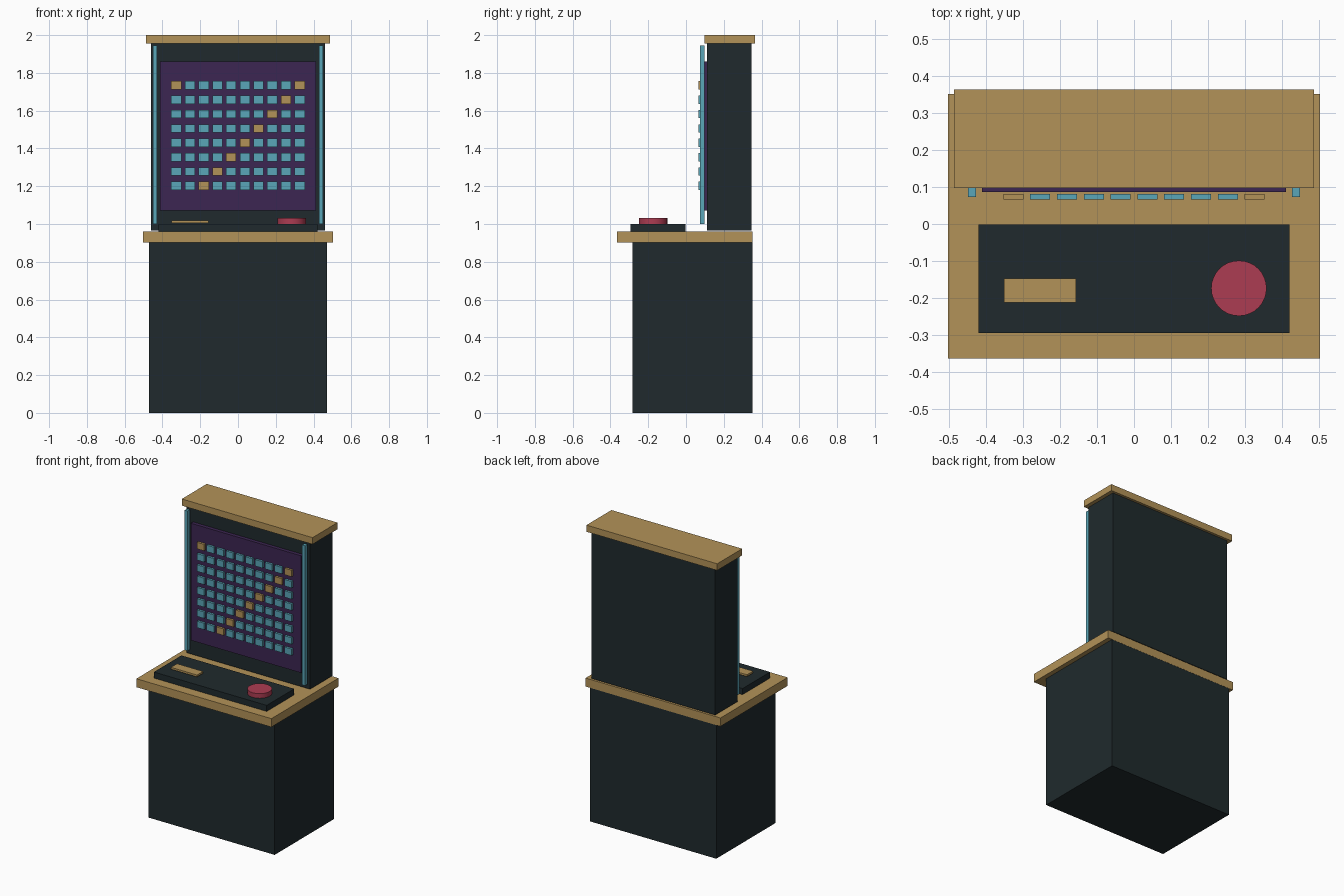
import bpy
import bmesh
import math
from mathutils import Matrix

if "Cube" in bpy.data.objects:
    bpy.data.objects.remove(bpy.data.objects["Cube"])


def material(name, rgb):
    m = bpy.data.materials.new(name)
    m.diffuse_color = (*rgb, 1)
    m.use_nodes = True
    m.node_tree.nodes["Principled BSDF"].inputs["Base Color"].default_value = m.diffuse_color
    return m


DARK = material("dark_shell", (0.014, 0.023, 0.026))
GOLD = material("brass", (0.45, 0.29, 0.098))
CYAN = material("cyan_light", (0.102, 0.381, 0.479))
PURPLE = material("purple_screen", (0.045, 0.019, 0.084))
RED = material("red_button", (0.413, 0.045, 0.084))


def box(name, x, y, z, mat):
    """Box from (min, max) ranges on each axis."""
    bm = bmesh.new()
    size = [r[1] - r[0] for r in (x, y, z)]
    centre = [(r[0] + r[1]) / 2 for r in (x, y, z)]
    bmesh.ops.create_cube(bm, size=1, matrix=Matrix.Diagonal((*size, 1)))
    me = bpy.data.meshes.new(name)
    bm.to_mesh(me)
    bm.free()
    me.materials.append(mat)
    ob = bpy.data.objects.new(name, me)
    ob.location = centre
    bpy.context.collection.objects.link(ob)
    return ob


# Lower cabinet and counter
box("base_cabinet", (-0.472, 0.472), (-0.283, 0.351), (0, 0.905), DARK)
box("counter_top", (-0.504, 0.504), (-0.364, 0.352), (0.902, 0.959), GOLD)

# Upper tower with cap
box("display_tower", (-0.461, 0.461), (0.11, 0.347), (0.965, 1.957), DARK)
box("tower_cap", (-0.488, 0.488), (0.098, 0.364), (1.955, 2.0), GOLD)

# Screen and side light strips
box("screen_panel", (-0.412, 0.412), (0.086, 0.112), (1.071, 1.861), PURPLE)
for side, name in ((-1, "left"), (1, "right")):
    cx = side * 0.439
    box(name + "_light_strip", (cx - 0.011, cx + 0.011), (0.073, 0.099),
        (1.0, 1.944), CYAN)

# Grid of display tiles with a brass diagonal
for row in range(8):
    for col in range(10):
        cx = (col - 4.5) * 0.0726
        cz = 1.734 - row * 0.076
        mat = GOLD if (row + col) % 9 == 0 else CYAN
        box(f"display_tile_{row}_{col}", (cx - 0.027, cx + 0.027),
            (0.066, 0.081), (cz - 0.022, cz + 0.022), mat)

# Control deck with slot plate
box("control_deck", (-0.421, 0.421), (-0.295, -0.002), (0.957, 1.0), DARK)
box("slot_plate", (-0.352, -0.157), (-0.213, -0.148), (1.006, 1.019), GOLD)

# Big round push button
bpy.ops.mesh.primitive_cylinder_add(vertices=32, radius=0.075, depth=0.031,
                                    location=(0.284, -0.174, 1.0155))
button = bpy.context.object
button.name = "push_button"
button.data.materials.append(RED)
bpy.ops.object.shade_smooth_by_angle(angle=math.radians(30))
